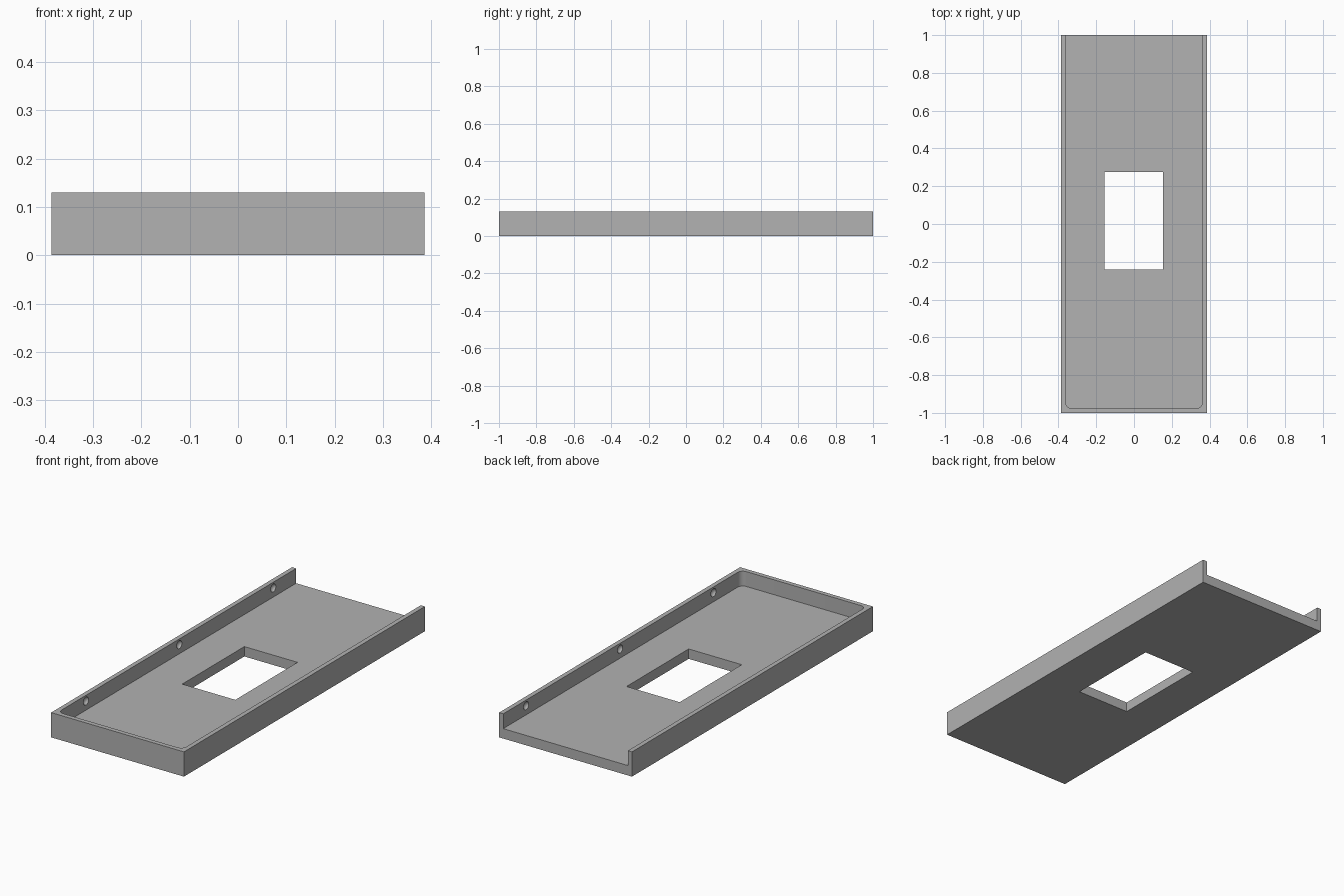
import bpy
import bmesh
import math

old = bpy.data.objects.get("Cube")
if old:
    bpy.data.objects.remove(old)

HALF_W, HALF_L, HEIGHT = 0.386, 1.0, 0.13
WALL, FLOOR, CORNER = 0.024, 0.052, 0.03

grey = bpy.data.materials.new("light_grey")
grey.use_nodes = True
color = (0.445, 0.445, 0.445, 1)
grey.diffuse_color = color
grey.node_tree.nodes["Principled BSDF"].inputs["Base Color"].default_value = color


def prism(name, outline, z0, z1):
    """Extrude a flat outline from z0 up to z1."""
    bm = bmesh.new()
    face = bm.faces.new([bm.verts.new((x, y, z0)) for x, y in outline])
    top = bmesh.ops.extrude_face_region(bm, geom=[face])["geom"]
    verts = [v for v in top if isinstance(v, bmesh.types.BMVert)]
    bmesh.ops.translate(bm, verts=verts, vec=(0, 0, z1 - z0))
    bmesh.ops.recalc_face_normals(bm, faces=bm.faces)
    return add_object(name, bm)


def add_object(name, bm):
    mesh = bpy.data.meshes.new(name)
    bm.to_mesh(mesh)
    bm.free()
    mesh.materials.append(grey)
    obj = bpy.data.objects.new(name, mesh)
    bpy.context.collection.objects.link(obj)
    return obj


def rectangle(x0, x1, y0, y1):
    return [(x0, y0), (x1, y0), (x1, y1), (x0, y1)]


def carve(target, cutter):
    """Subtract the cutter for good, then remove it."""
    cutter.hide_render = True
    mod = target.modifiers.new(cutter.name, 'BOOLEAN')
    mod.operation = 'DIFFERENCE'
    mod.solver = 'EXACT'
    mod.object = cutter
    bpy.context.view_layer.objects.active = target
    bpy.ops.object.modifier_apply(modifier=mod.name)
    bpy.data.objects.remove(cutter)


# Solid body
tray = prism("tray", rectangle(-HALF_W, HALF_W, -HALF_L, HALF_L), 0, HEIGHT)

# Cavity, open at the back, with rounded front corners
inner_x, front_y = HALF_W - WALL, -HALF_L + WALL
right_arc = []
for i in range(9):
    a = math.radians(90 * i / 8)
    right_arc.append((inner_x - CORNER * (1 - math.sin(a)),
                      front_y + CORNER * (1 - math.cos(a))))
left_arc = [(-x, y) for x, y in reversed(right_arc)]
outline = right_arc + [(inner_x, 1.1), (-inner_x, 1.1)] + left_arc
carve(tray, prism("cavity", outline, FLOOR, 0.2))

# Window through the floor
carve(tray, prism("window", rectangle(-0.155, 0.154, -0.242, 0.274), -0.1, 0.1))

# Round dimples along the inner faces of both side walls
for side in (-1, 1):
    for y in (-0.745, 0.03, 0.81):
        bm = bmesh.new()
        bmesh.ops.create_uvsphere(bm, u_segments=20, v_segments=12, radius=0.021)
        bmesh.ops.scale(bm, vec=(0.7, 1, 1), verts=bm.verts)
        bmesh.ops.translate(bm, vec=(side * inner_x, y, 0.1), verts=bm.verts)
        carve(tray, add_object("dimple", bm))

# Smooth the corners and dimples, keep edges sharp
bpy.ops.object.select_all(action='DESELECT')
tray.select_set(True)
bpy.context.view_layer.objects.active = tray
bpy.ops.object.shade_smooth_by_angle(angle=math.radians(30))
